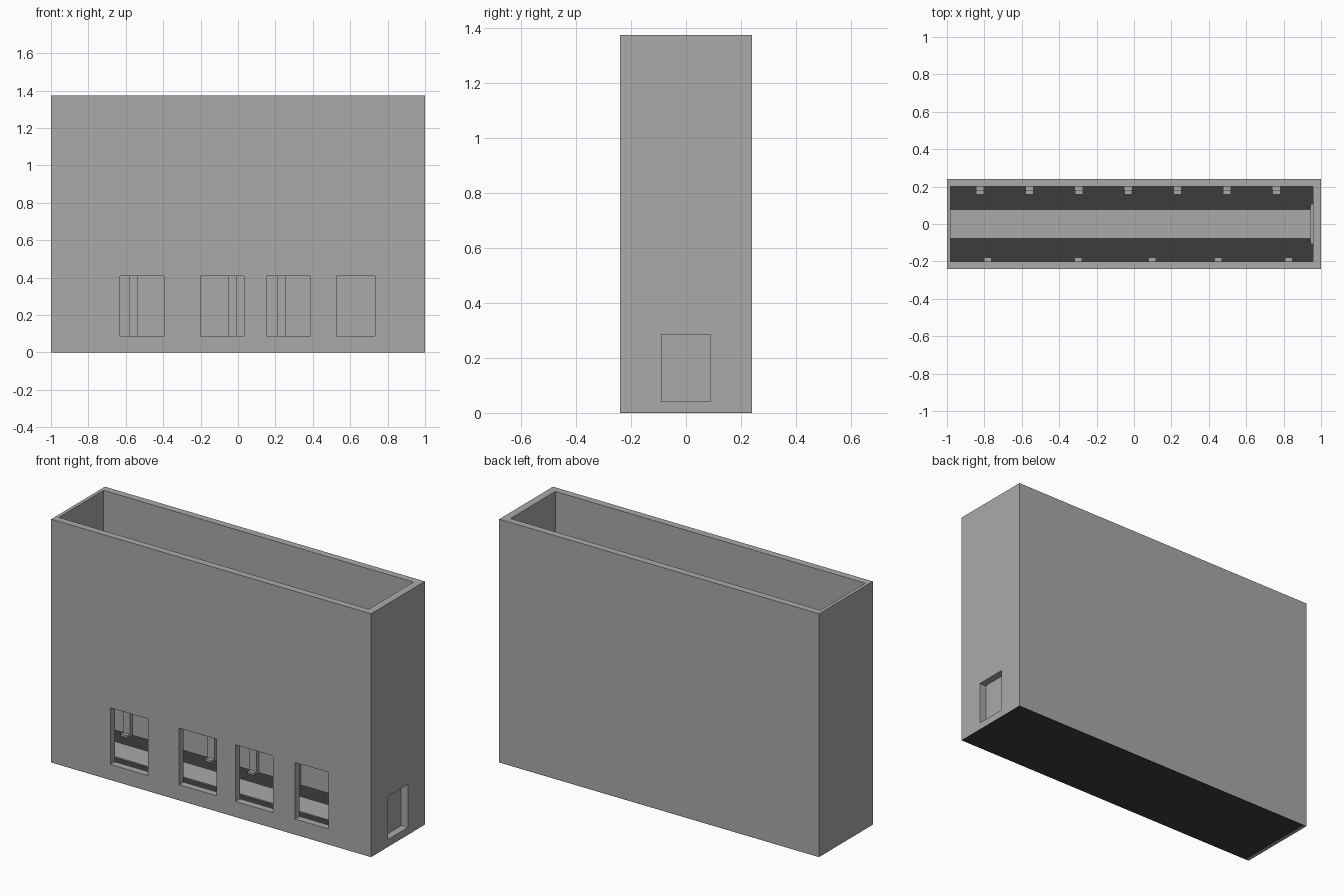
import bpy
import bmesh
from mathutils import Vector

if "Cube" in bpy.data.objects:
    bpy.data.objects.remove(bpy.data.objects["Cube"])


def material(name, v):
    m = bpy.data.materials.new(name)
    m.diffuse_color = (v, v, v, 1)
    m.use_nodes = True
    m.node_tree.nodes["Principled BSDF"].inputs["Base Color"].default_value = m.diffuse_color
    return m


GREY = material("wall grey", 0.40)
DARK = material("dark floor", 0.046)


def box(name, x, y, z, mat=GREY):
    """Box spanning the given (min, max) ranges."""
    bm = bmesh.new()
    bmesh.ops.create_cube(bm, size=1)
    lo, hi = Vector((x[0], y[0], z[0])), Vector((x[1], y[1], z[1]))
    for v in bm.verts:
        v.co = Vector([(lo[i] + hi[i]) / 2 + v.co[i] * (hi[i] - lo[i]) for i in range(3)])
    me = bpy.data.meshes.new(name)
    bm.to_mesh(me)
    bm.free()
    me.materials.append(mat)
    ob = bpy.data.objects.new(name, me)
    bpy.context.collection.objects.link(ob)
    return ob


def cut(target, cutter):
    cutter.hide_render = True
    cutter.display_type = 'WIRE'
    mod = target.modifiers.new(cutter.name, 'BOOLEAN')
    mod.operation = 'DIFFERENCE'
    mod.solver = 'EXACT'
    mod.object = cutter


TOP = 1.375
FLOOR = 0.04

# Four walls, open at the top
walls = box("walls", (-1, 1), (-0.24, 0.24), (0.002, TOP))
cut(walls, box("room_cutter", (-0.98, 0.957), (-0.2, 0.2), (-0.5, 2)))

# Window openings in the front wall and a doorway in the right wall
for x in [(-0.63, -0.395), (-0.2, 0.033), (0.152, 0.387), (0.526, 0.733)]:
    cut(walls, box("window_cutter", x, (-0.4, -0.1), (0.088, 0.408)))
cut(walls, box("door_cutter", (0.9, 1.1), (-0.09, 0.09), (0.042, 0.285)))

# Ground plate, left wall foot, raised floor and central walkway
box("base_plate", (-0.98, 1), (-0.24, 0.24), (0, 0.002), DARK)
box("left_wall_foot", (-1, -0.98), (-0.24, 0.24), (0, 0.002))
box("floor", (-0.98, 0.957), (-0.2, 0.2), (0.002, FLOOR), DARK)
box("walkway", (-0.98, 0.957), (-0.075, 0.075), (FLOOR, FLOOR + 0.006))

# Door panel closing the doorway from inside, with a slightly proud leaf
box("door_panel", (0.945, 0.957), (-0.107, 0.107), (FLOOR, 0.30))
box("door_leaf", (0.957, 0.96), (-0.074, 0.074), (0.042, 0.285))

# Pillars along the back wall, each with a low foot
for i in range(7):
    c = -0.823 + 0.264 * i
    box("back_pillar", (c - 0.022, c + 0.022), (0.18, 0.2), (FLOOR, 0.5))
    box("pillar_foot", (c - 0.021, c + 0.021), (0.157, 0.18), (FLOOR, 0.052))

# Pillars on the front wall between the windows
for c in (-0.783, -0.298, 0.098, 0.45, 0.828):
    box("front_pillar", (c - 0.02, c + 0.02), (-0.2, -0.18), (FLOOR, 0.5))
